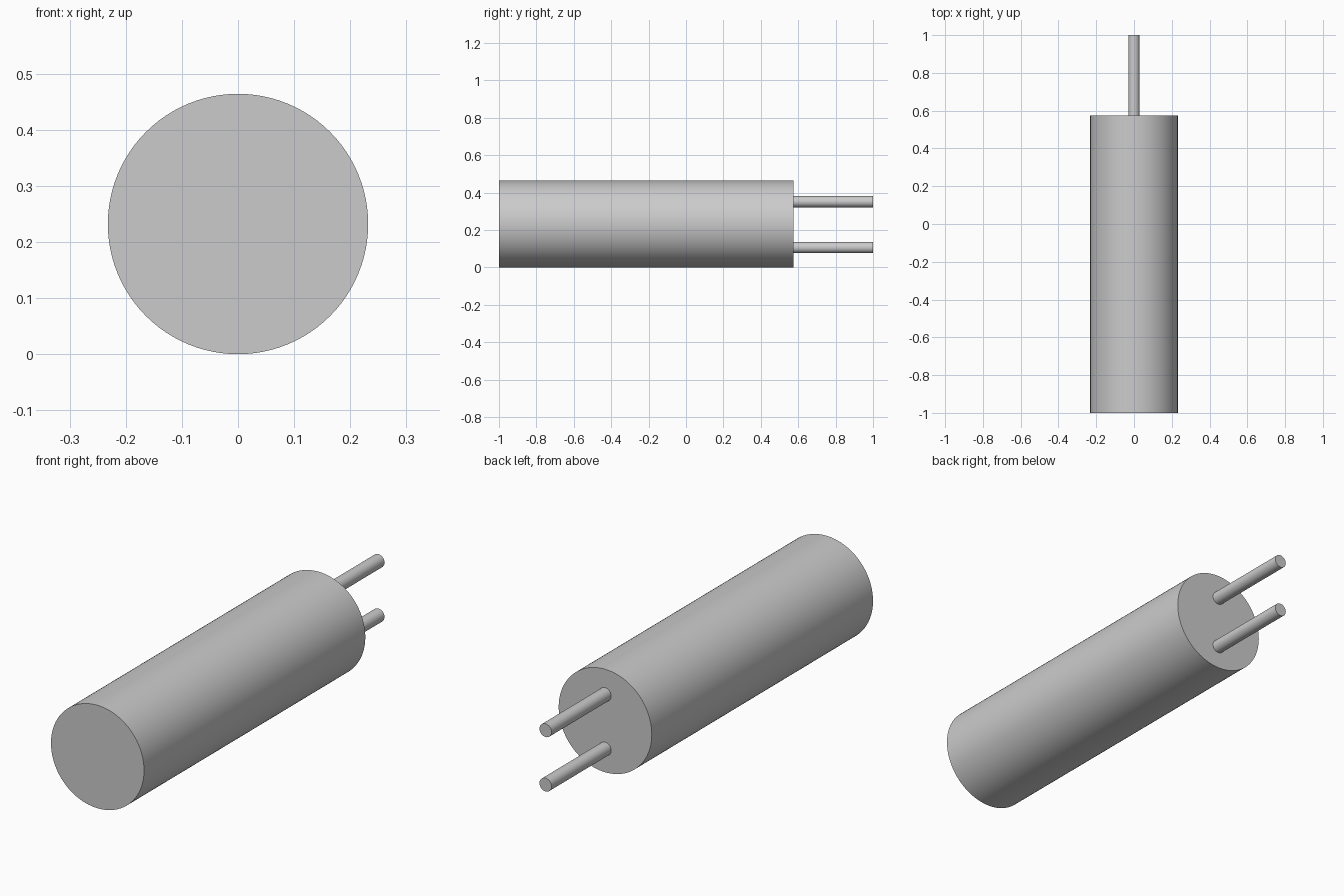
import bpy
import math

cube = bpy.data.objects.get("Cube")
if cube:
    bpy.data.objects.remove(cube, do_unlink=True)

# Single plain grey
grey = bpy.data.materials.new("light_grey")
grey.use_nodes = True
colour = (0.6, 0.6, 0.6, 1)
grey.diffuse_color = colour
grey.node_tree.nodes["Principled BSDF"].inputs["Base Color"].default_value = colour


def rod(name, radius, y_front, y_back, z, sides):
    """Capped cylinder lying along y."""
    bpy.ops.mesh.primitive_cylinder_add(
        vertices=sides, radius=radius, depth=y_back - y_front,
        location=(0, (y_front + y_back) / 2, z),
        rotation=(math.pi / 2, 0, 0))
    obj = bpy.context.object
    obj.name = name
    obj.data.materials.append(grey)
    bpy.ops.object.shade_smooth_by_angle(angle=math.radians(30))
    return obj


BODY_RADIUS = 0.232
BODY_BACK = 0.575

# Main cylindrical body
rod("body", BODY_RADIUS, -1, BODY_BACK, BODY_RADIUS, 96)

# Two pins, one above the other, seated slightly into the back face
for name, z in (("upper_pin", 0.351), ("lower_pin", 0.106)):
    rod(name, 0.03, BODY_BACK - 0.01, 1, z, 32)
